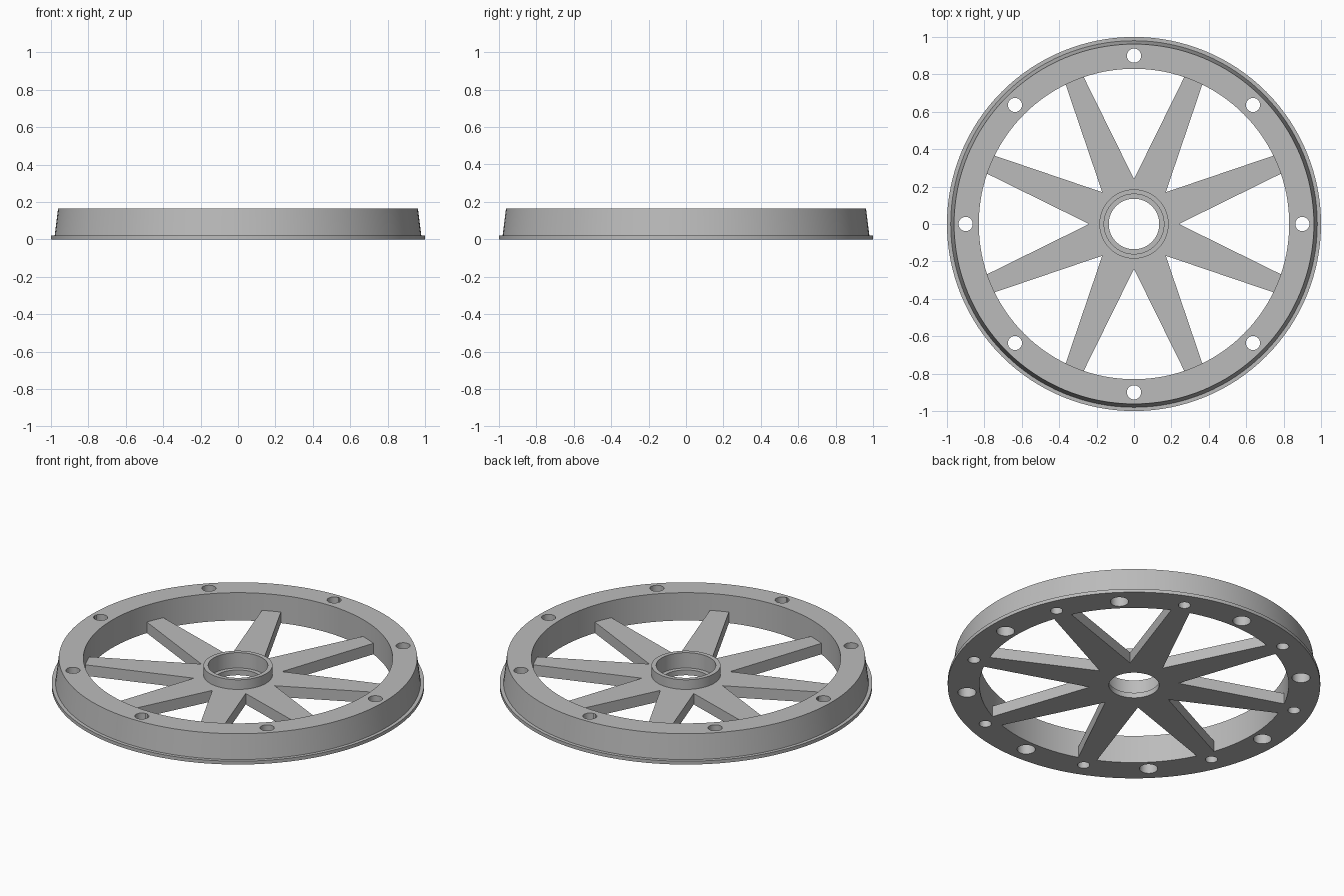
import bpy, bmesh, math
from mathutils import Vector

cube = bpy.data.objects.get("Cube")
if cube:
    bpy.data.objects.remove(cube, do_unlink=True)

SEGMENTS = 128
COUNT = 8
STEP = math.tau / COUNT
HOLE_CIRCLE = 0.9

grey = bpy.data.materials.new("plain grey")
grey.use_nodes = True
grey.diffuse_color = (0.5, 0.5, 0.5, 1)
grey.node_tree.nodes["Principled BSDF"].inputs["Base Color"].default_value = (0.5, 0.5, 0.5, 1)


def polar(radius, angle, z=0.0):
    return Vector((radius * math.cos(angle), radius * math.sin(angle), z))


def finish(name, bm):
    bmesh.ops.recalc_face_normals(bm, faces=bm.faces)
    mesh = bpy.data.meshes.new(name)
    bm.to_mesh(mesh)
    bm.free()
    mesh.materials.append(grey)
    obj = bpy.data.objects.new(name, mesh)
    bpy.context.collection.objects.link(obj)
    return obj


def lathe(name, profile):
    """Closed ring from (radius, height) points."""
    bm = bmesh.new()
    rings = [[bm.verts.new(polar(r, math.tau * i / SEGMENTS, z)) for r, z in profile]
             for i in range(SEGMENTS)]
    for i, a in enumerate(rings):
        b = rings[(i + 1) % SEGMENTS]
        for j in range(len(profile)):
            k = (j + 1) % len(profile)
            bm.faces.new((a[j], b[j], b[k], a[k]))
    return finish(name, bm)


def cylinders(name, radius, bottom, top, centres, segments=32):
    """One mesh holding an upright cylinder at every centre."""
    bm = bmesh.new()
    for c in centres:
        made = bmesh.ops.create_cone(bm, cap_ends=True, segments=segments, radius1=radius,
                                     radius2=radius, depth=top - bottom)
        bmesh.ops.translate(bm, verts=made["verts"], vec=c + Vector((0, 0, (top + bottom) / 2)))
    return finish(name, bm)


def combine(target, tool, operation):
    """Apply a boolean and remove the helper."""
    tool.hide_render = True
    mod = target.modifiers.new("boolean", "BOOLEAN")
    mod.operation, mod.solver, mod.object = operation, "EXACT", tool
    bpy.context.view_layer.objects.active = target
    bpy.ops.object.modifier_apply(modifier=mod.name)
    bpy.data.objects.remove(tool, do_unlink=True)


# Rim: thin flange at the foot, tapered outer wall, straight inner wall
rim = lathe("rim", [(0.83, 0), (1.0, 0), (1.0, 0.02), (0.98, 0.02), (0.962, 0.165), (0.83, 0.165)])

# Through holes between the spokes, counterbored below; blind holes behind the spokes
between = [polar(HOLE_CIRCLE, i * STEP) for i in range(COUNT)]
behind = [polar(HOLE_CIRCLE, (i + 0.5) * STEP) for i in range(COUNT)]
combine(rim, cylinders("through_cutter", 0.038, -0.1, 0.3, between), "DIFFERENCE")
combine(rim, cylinders("counterbore_cutter", 0.049, -0.1, 0.06, between), "DIFFERENCE")
combine(rim, cylinders("blind_cutter", 0.033, -0.1, 0.1, behind), "DIFFERENCE")

# Spokes: one star-shaped plate with tapering arms meeting in sharp valleys
bm = bmesh.new()
outline = []
for i in range(COUNT):
    angle = (i + 0.5) * STEP
    tip, side = polar(0.831, angle), polar(0.052, angle + math.pi / 2)
    outline += [polar(0.24, i * STEP), tip - side, tip + side]
plate = bm.faces.new([bm.verts.new(p) for p in outline])
grown = bmesh.ops.extrude_face_region(bm, geom=[plate], use_keep_orig=True)
bmesh.ops.translate(bm, vec=(0, 0, 0.065),
                    verts=[v for v in grown["geom"] if isinstance(v, bmesh.types.BMVert)])
spokes = finish("spokes_and_hub", bm)

# Hub: raised collar with a wide bearing seat above a narrower bore
axis = [Vector((0, 0, 0))]
combine(spokes, cylinders("hub_collar", 0.185, 0.02, 0.122, axis, SEGMENTS), "UNION")
combine(spokes, cylinders("bore_cutter", 0.135, -0.1, 0.3, axis, SEGMENTS), "DIFFERENCE")
combine(spokes, cylinders("seat_cutter", 0.16, 0.031, 0.3, axis, SEGMENTS), "DIFFERENCE")

# Smooth round walls with crisp edges
for obj in (rim, spokes):
    bpy.ops.object.select_all(action="DESELECT")
    obj.select_set(True)
    bpy.context.view_layer.objects.active = obj
    bpy.ops.object.shade_smooth_by_angle(angle=math.radians(30))
